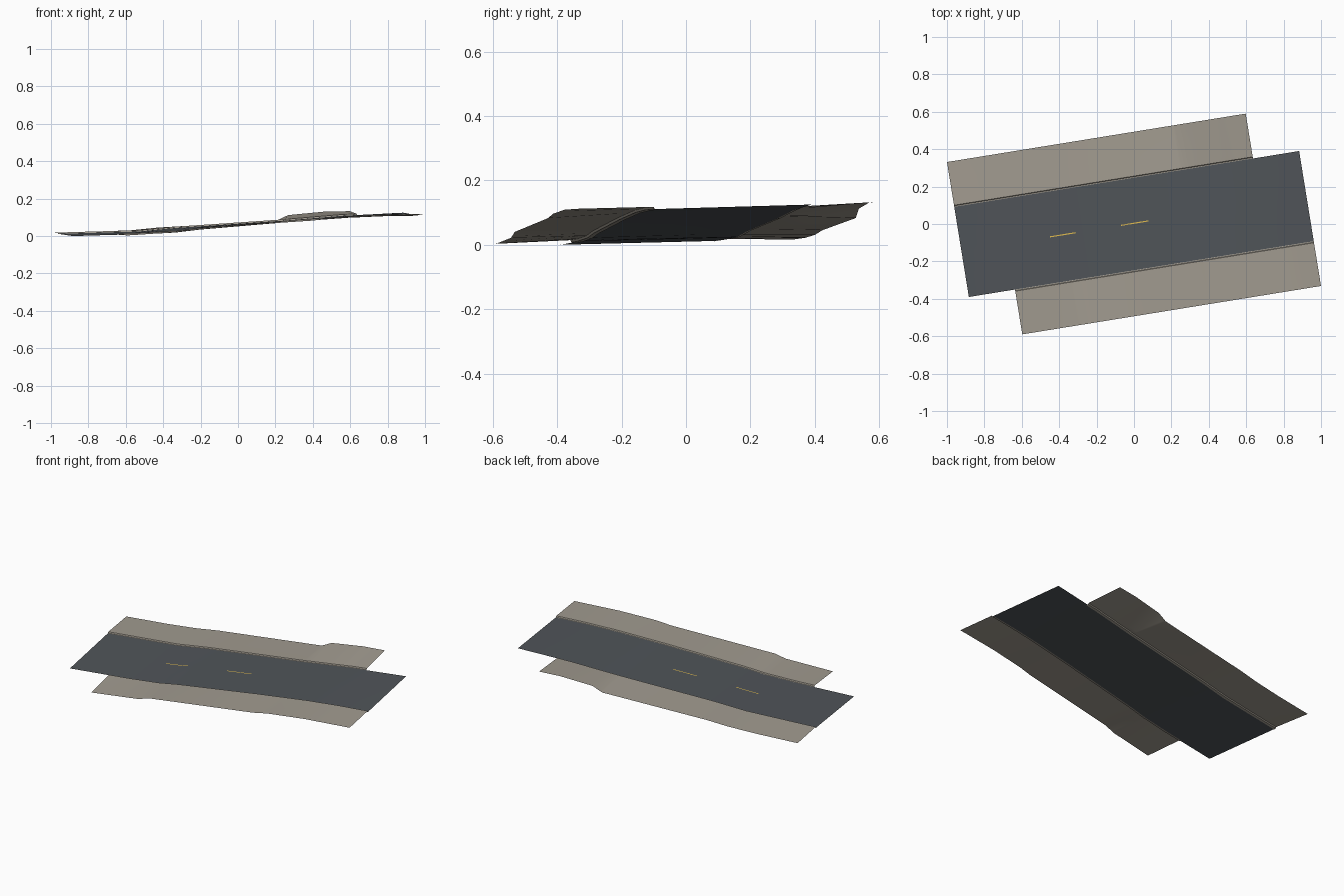
import bpy, bmesh, math

if "Cube" in bpy.data.objects:
    bpy.data.objects.remove(bpy.data.objects["Cube"])

ANGLE = math.radians(9.2)
CA, SA = math.cos(ANGLE), math.sin(ANGLE)
HALF = 0.934          # half road length
EDGE = 0.244          # half road width
OUTER = 0.487         # outer edge of the shoulders

# Height profiles (distance along the road, height)
ROAD_FRONT = [(-HALF, 0.0), (-0.56, 0.011), (-0.375, 0.021), (-0.25, 0.036),
              (0.25, 0.078), (0.56, 0.100), (0.75, 0.108), (HALF, 0.111)]
ROAD_BACK = [(-HALF, 0.012), (-0.5, 0.024), (-0.3, 0.043),
             (0.3, 0.083), (0.6, 0.108), (HALF, 0.125)]
BANK_FRONT = [(-0.684, 0.003), (-0.39, 0.022), (-0.32, 0.040),
              (0.33, 0.083), (0.42, 0.096), (0.65, 0.109), (HALF, 0.112)]
BANK_BACK = [(-HALF, 0.016), (-0.68, 0.022), (-0.5, 0.031), (-0.36, 0.045),
             (0.29, 0.083), (0.35, 0.112), (0.55, 0.131), (0.684, 0.133)]


def height(profile, u):
    if u <= profile[0][0]:
        return profile[0][1]
    for (a, za), (b, zb) in zip(profile, profile[1:]):
        if u <= b:
            return za + (zb - za) * (u - a) / (b - a)
    return profile[-1][1]


def road_height(u, v):
    t = (v + EDGE) / (2 * EDGE)
    return height(ROAD_FRONT, u) * (1 - t) + height(ROAD_BACK, u) * t


def material(name, color):
    m = bpy.data.materials.new(name)
    m.diffuse_color = (*color, 1)
    m.use_nodes = True
    m.node_tree.nodes["Principled BSDF"].inputs["Base Color"].default_value = m.diffuse_color
    return m


def sheet(name, us, section, mat):
    """Sweep a cross-section, section(u) -> [(v, z), ...], along the road."""
    bm = bmesh.new()
    rows = [[bm.verts.new((u * CA - v * SA, u * SA + v * CA, z))
             for v, z in section(u)] for u in us]
    for r, s in zip(rows, rows[1:]):
        for i in range(len(r) - 1):
            bm.faces.new((r[i], s[i], s[i + 1], r[i + 1]))
    me = bpy.data.meshes.new(name)
    bm.to_mesh(me)
    bm.free()
    me.materials.append(mat)
    ob = bpy.data.objects.new(name, me)
    bpy.context.collection.objects.link(ob)
    bpy.ops.object.select_all(action='DESELECT')
    ob.select_set(True)
    bpy.context.view_layer.objects.active = ob
    bpy.ops.object.shade_smooth_by_angle(angle=math.radians(30))


def stations(*profiles, lo=-HALF, hi=HALF):
    return sorted({u for p in profiles for u, _ in p if lo <= u <= hi} | {lo, hi})


asphalt = material("asphalt", (0.08, 0.09, 0.10))
gravel = material("gravel", (0.36, 0.33, 0.28))
yellow = material("yellow_paint", (0.75, 0.50, 0.08))

# Road surface
sheet("road_surface", stations(ROAD_FRONT, ROAD_BACK),
      lambda u: [(v, road_height(u, v)) for v in (-EDGE, -EDGE / 2, 0, EDGE / 2, EDGE)],
      asphalt)


# Shoulders with a small raised curb beside the road
def shoulder(name, side, road, bank):
    def section(u):
        z, zo = height(road, u), height(bank, u)
        pts = [(side * 0.236, z - 0.002), (side * 0.250, z), (side * 0.253, z + 0.007),
               (side * 0.275, z + 0.007 + 0.1 * (zo - z - 0.007)), (side * OUTER, zo)]
        return pts if side > 0 else pts[::-1]
    sheet(name, stations(road, bank, lo=bank[0][0], hi=bank[-1][0]), section, gravel)


shoulder("back_shoulder", 1, ROAD_BACK, BANK_BACK)
shoulder("front_shoulder", -1, ROAD_FRONT, BANK_FRONT)

# Centre line dashes
for i, (a, b) in enumerate([(-0.455, -0.315), (-0.07, 0.08)]):
    us = stations(ROAD_FRONT, ROAD_BACK, lo=a, hi=b)
    sheet(f"lane_dash_{i + 1}", us,
          lambda u: [(v, road_height(u, v) + 0.0012) for v in (0.001, 0.007)], yellow)
